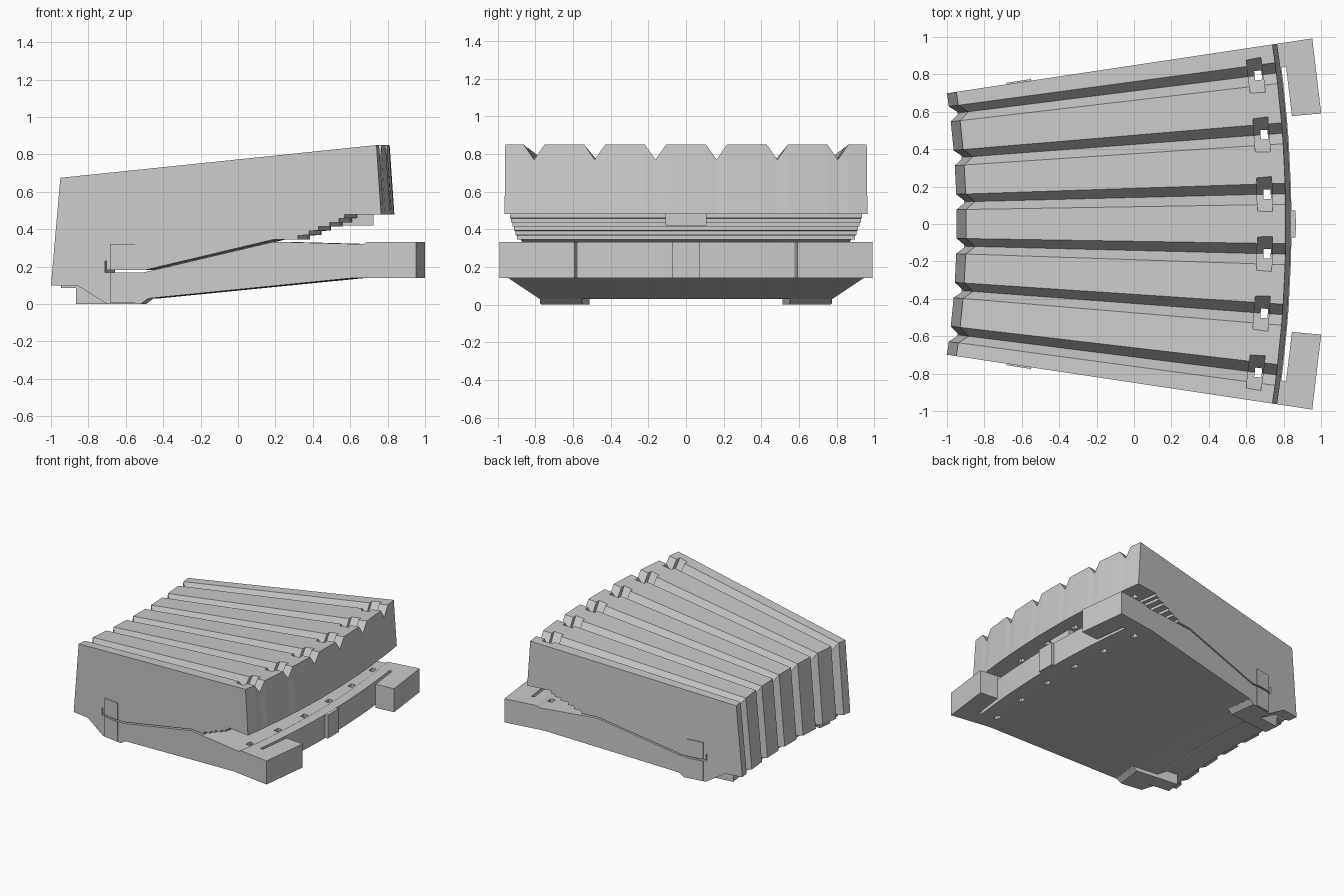
import bpy, bmesh, math

if "Cube" in bpy.data.objects:
    bpy.data.objects.remove(bpy.data.objects["Cube"])

APEX = -5.66              # x of the fan's centre
HALF = math.atan(0.15)    # half angle of the fan
PITCH = 0.0500            # angle between grooves
GW = 0.0087               # half angle of a groove
GROOVES = [(i - 2.5) * PITCH for i in range(6)]


def side_r(x):
    """Radius of a point read at x on the side wall."""
    return (x - APEX) / math.cos(HALF)


def make(name, rings, smooth=False):
    """Skin a list of equal closed rings and cap both ends."""
    bm = bmesh.new()
    vs = [[bm.verts.new(p) for p in ring] for ring in rings]
    n = len(rings[0])
    for a, b in zip(vs, vs[1:]):
        for i in range(n):
            j = (i + 1) % n
            bm.faces.new((a[i], a[j], b[j], b[i]))
    bm.faces.new(vs[0][::-1])
    bm.faces.new(vs[-1])
    bmesh.ops.recalc_face_normals(bm, faces=bm.faces[:])
    me = bpy.data.meshes.new(name)
    bm.to_mesh(me)
    bm.free()
    ob = bpy.data.objects.new(name, me)
    bpy.context.collection.objects.link(ob)
    return ob


def ring(rz, t):
    return [(APEX + r * math.cos(t), r * math.sin(t), z) for r, z in rz]


def fan(name, rz, t0, t1, seg=1):
    return make(name, [ring(rz, t0 + (t1 - t0) * i / seg) for i in range(seg + 1)])


def rect(r0, r1, z0, z1):
    return [(r0, z0), (r1, z0), (r1, z1), (r0, z1)]


# Main body: side profile with the spring slit and stepped jaw
profile = [(-1, .10), (-.81, .10), (-.70, .03), (-.48, .03), (.62, .14), (.77, .14),
           (.77, .333), (.69, .333), (.67, .32), (.19, .333), (-.5, .17), (-.712, .17),
           (-.712, .23), (-.704, .23), (-.704, .181), (-.5, .181), (.19, .345)]
steps = [(.32, .345), (.38, .37), (.43, .393), (.49, .415), (.54, .437), (.61, .459)]
profile.append((.28, .345))
for x, z in steps:
    profile += [(x, z), (x, z + .021)] if x < .6 else [(x - .04, z), (x - .04, .48)]
profile += [(.765, .48), (.74, .85), (-.95, .675)]
body_rz = [(side_r(x), z) for x, z in profile]

# Valley profile: top lowered, back end pulled in
valley_rz = list(body_rz)
for idx, dr, dz in ((0, .05, 0), (-1, .05, -.08), (-2, 0, -.08)):
    r, z = valley_rz[idx]
    valley_rz[idx] = (r + dr, z + dz)

rings = [ring(body_rz, -HALF)]
for g in GROOVES:
    rings += [ring(body_rz, g - GW), ring(valley_rz, g), ring(body_rz, g + GW)]
rings.append(ring(body_rz, HALF))
body = make("grooved_body", rings)


def cut(ob, cutter):
    m = ob.modifiers.new("cut", 'BOOLEAN')
    m.operation = 'DIFFERENCE'
    m.solver = 'EXACT'
    m.object = cutter
    bpy.context.view_layer.objects.active = ob
    bpy.ops.object.modifier_apply(modifier=m.name)
    bpy.data.objects.remove(cutter)


# Wider V pocket and through hole in each groove
for g in GROOVES:
    c, s = math.cos(g), math.sin(g)

    def place(r, w, z):
        return (APEX + r * c - w * s, r * s + w * c, z)
    r0 = 6.36
    vee = [(-.109, .865), (0, .70), (.109, .865)]
    cut(body, make("pocket_cutter", [[place(r, w, z) for w, z in vee]
                                     for r in (r0 - .04, r0 + .04)]))
    sq = [(r0 - .005, -.025), (r0 + .033, -.025), (r0 + .033, .025), (r0 - .005, .025)]
    cut(body, make("hole_cutter", [[place(r, w, z) for r, w in sq] for z in (-.1, 1)]))

# Centre stops on upper jaw and lower plate
fan("upper_stop", rect(6.22, 6.385, .42, .49), -.017, .017, 2)
fan("lower_stop", rect(6.47, 6.525, .141, .332), -.011, .011, 2)

# Thin ledge under the back end
fan("back_ledge", rect(side_r(-.96), side_r(-.78), .085, .11), -.13, .13, 6)

foot = [(side_r(x), z) for x, z in
        ((-.86, .11), (-.86, .10), (-.70, 0), (-.52, 0), (-.48, .03), (-.48, .11))]
for s, side in ((-1, "front"), (1, "back")):
    # Feet at the narrow end
    fan(side + "_foot", foot, s * .106, s * HALF)
    fan(side + "_foot_pad", rect(side_r(-.88), side_r(-.6), 0, .11), s * .106, s * .13)
    # Hooked corner tabs with a slit behind them
    fan(side + "_tab", rect(6.53, 6.687, .14, .333), s * .0885, s * HALF)
    fan(side + "_tab_neck", rect(6.47, 6.54, .14, .333), s * .129, s * HALF)
    # Raised side plates above and below the slit
    for nm, z0, z1 in (("lower", .005, .168), ("upper", .183, .32)):
        fan(side + "_side_plate_" + nm, rect(side_r(-.68), side_r(-.55), z0, z1),
            s * (HALF - .004), s * (HALF + .0016))
